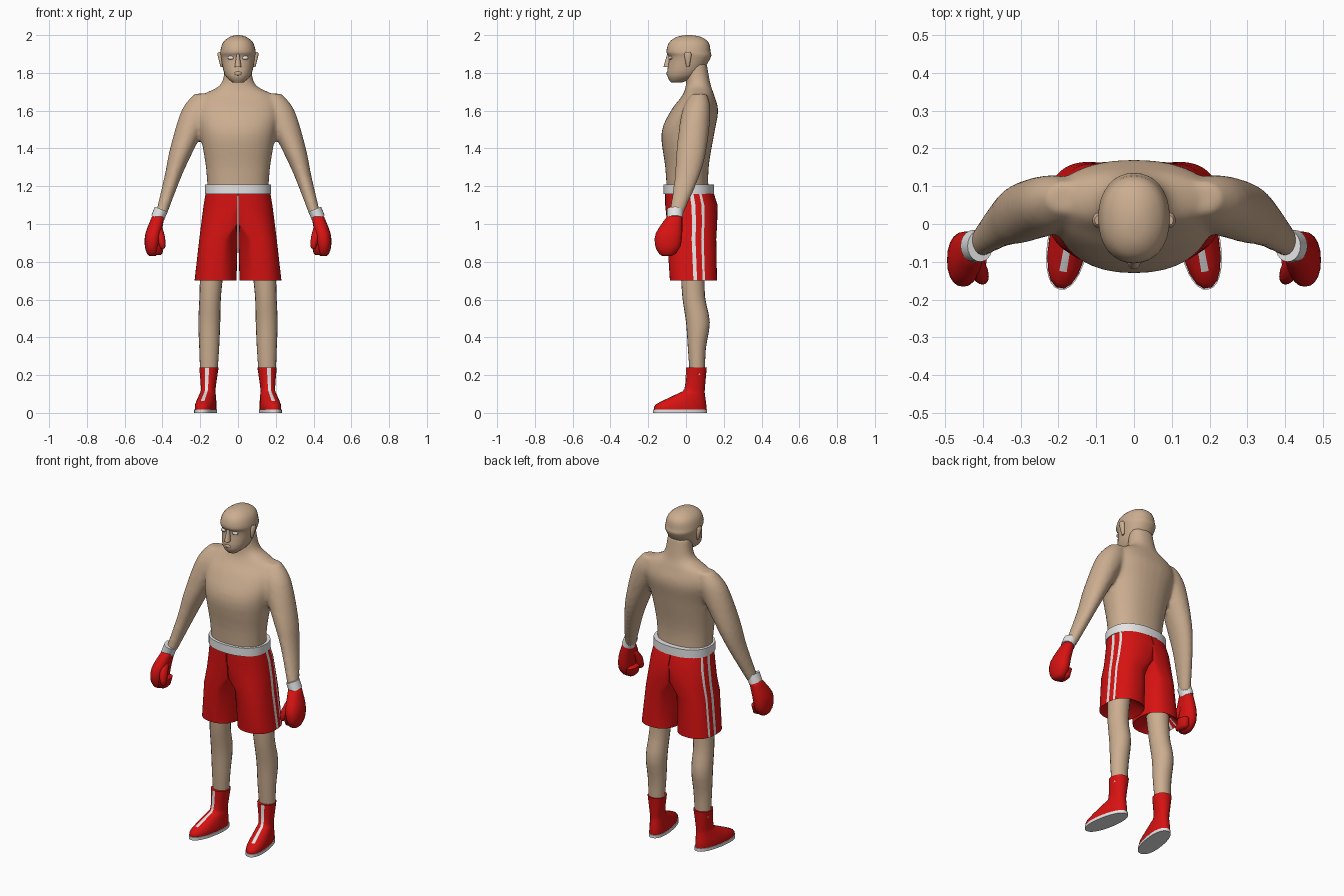
import bpy, bmesh, math
from mathutils import Matrix, Vector

if "Cube" in bpy.data.objects:
    bpy.data.objects.remove(bpy.data.objects["Cube"], do_unlink=True)


def material(name, *colour):
    m = bpy.data.materials.new(name)
    m.use_nodes = True
    m.diffuse_color = (*colour, 1)
    shader = m.node_tree.nodes["Principled BSDF"]
    shader.inputs["Base Color"].default_value = (*colour, 1)
    return m


skin = material("tan skin", .6, .42, .28)
red = material("bright red", .68, .006, .006)
white = material("off white", .78, .78, .78)


def smooth_between(rings, steps):
    """Spline extra rings between the given ones."""
    keys = [Vector(ring) for ring in rings]
    last = len(keys) - 1
    result = []
    for k in range(last):
        start, end = keys[k], keys[k + 1]
        leave = (end - keys[max(k - 1, 0)]) / 2
        arrive = (keys[min(k + 2, last)] - start) / 2
        for s in range(steps):
            t = s / steps
            ease = t * t * (3 - 2 * t)
            result.append(start.lerp(end, ease) + leave * (t * (1 - t) ** 2)
                          - arrive * (t * t * (1 - t)))
    return result + [keys[last]]


def end_ring(ring, rise):
    """Smaller ring beyond an end, which rounds it off."""
    z, left, right, front, back = ring
    inset_x, inset_y = (right - left) / 5, (back - front) / 5
    return Vector((z + rise, left + inset_x, right - inset_x, front + inset_y, back - inset_y))


def add_loft(bm, rings, sides=20, steps=1, power=1.0, bulge=0.0, half=False,
             turn=0.0, stripes=(), stripe_floor=0.0):
    """Closed skin through level rings, each given as (z, left, right, front, back)."""
    def soft(v):
        return math.copysign(abs(v) ** power, v) if abs(v) > 1e-6 else 0.0

    rings = smooth_between(rings, steps)
    if bulge:
        up = math.copysign(bulge, rings[-1][0] - rings[0][0])
        rings = [end_ring(rings[0], -up), *rings, end_ring(rings[-1], up)]
    loops = []
    for z, left, right, front, back in rings:
        loop = []
        for i in range(sides):
            angle = math.tau * i / sides + turn
            x = (left + right + (right - left) * soft(math.cos(angle))) / 2
            y = (front + back + (back - front) * soft(math.sin(angle))) / 2
            loop.append(bm.verts.new((max(x, 0.002) if half else x, y, z)))
        loops.append(loop)
    for lower, upper in zip(loops, loops[1:]):
        for i in range(sides):
            j = (i + 1) % sides
            face = bm.faces.new((lower[i], lower[j], upper[j], upper[i]))
            if i in stripes and min(lower[i].co.z, upper[i].co.z) >= stripe_floor:
                face.material_index = 1
    bm.faces.new(loops[0])
    bm.faces.new(loops[-1])


def finish(name, bm, mats, mirror=False):
    bmesh.ops.recalc_face_normals(bm, faces=bm.faces)
    mesh = bpy.data.meshes.new(name)
    bm.to_mesh(mesh)
    bm.free()
    for m in mats:
        mesh.materials.append(m)
    ob = bpy.data.objects.new(name, mesh)
    bpy.context.collection.objects.link(ob)
    bpy.ops.object.select_all(action="DESELECT")
    ob.select_set(True)
    bpy.context.view_layer.objects.active = ob
    bpy.ops.object.shade_smooth_by_angle(angle=math.radians(50))
    if mirror:
        ob.modifiers.new("mirror", "MIRROR").use_mirror_merge = False
    return ob


def loft(name, rings, *mats, mirror=False, **shape):
    bm = bmesh.new()
    add_loft(bm, rings, **shape)
    return finish(name, bm, mats, mirror)


def centred(*rows):
    return [(z, -width, width, front, back) for z, width, front, back in rows]


def band(bottom, top, *outline):
    """Two equal rings, for straight-sided parts."""
    return [(bottom, *outline), (top, *outline)]


def rotate_about(ob, pivot, degrees, axis):
    there = Matrix.Translation(pivot)
    spin = Matrix.Rotation(math.radians(degrees), 4, axis)
    ob.data.transform(there @ spin @ there.inverted())


# Torso, neck and arms, fused into one smooth body
torso = centred((1.15, .16, -.1, .12), (1.3, .17, -.11, .12), (1.48, .2, -.13, .15),
                (1.6, .22, -.08, .17), (1.68, .19, -.02, .15), (1.74, .09, 0, .13),
                (1.85, .07, 0, .11))
arm = [(1.69, .13, .23, .03, .11), (1.6, .13, .3, -.02, .13), (1.4, .23, .36, -.05, .11),
       (1.25, .3, .39, -.06, .07), (1.04, .38, .44, -.09, -.02)]
other_arm = [(z, -right, -left, front, back) for z, left, right, front, back in arm]
bm = bmesh.new()
add_loft(bm, torso, sides=32, steps=4, power=0.9)
add_loft(bm, arm, steps=4)
add_loft(bm, other_arm, steps=4)
body = finish("torso_and_arms", bm, [skin])
remesh = body.modifiers.new("fuse", "REMESH")
remesh.mode = "VOXEL"
remesh.voxel_size = 0.011
remesh.use_smooth_shade = True
relax = body.modifiers.new("relax", "SMOOTH")
relax.factor = 0.5
relax.iterations = 6

# Head with jaw, sockets and brow ridge
loft("head", centred((1.75, .03, -.08, -.02), (1.79, .07, -.1, .07), (1.88, .09, -.09, .13),
                     (1.91, .094, -.104, .13), (1.96, .08, -.09, .12),
                     (1.99, .045, -.05, .08), (2, .01, 0, .03)),
     skin, sides=32, steps=3, power=0.92)
loft("nose", centred((1.83, .018, -.12, -.08), (1.9, .007, -.1, -.08)), skin, sides=12)
loft("lips", band(1.792, 1.802, -.02, .02, -.104, -.08), skin, bulge=.005)
loft("eyes", band(1.876, 1.884, .02, .055, -.092, -.07), white, mirror=True, bulge=.005)
loft("ears", [(1.84, .08, .095, 0, .02), (1.9, .08, .11, -.01, .03)], skin,
     mirror=True, bulge=.01)

# Shorts: each half has two side stripes and a hollow hem
loft("shorts", [(1.17, -.17, .17, -.11, .145), (1.1, -.18, .182, -.11, .167),
                (1, -.09, .195, -.1, .165), (.92, 0, .205, -.1, .16),
                (.7, .008, .23, -.085, .164), (.75, .07, .2, -.03, .11)],
     red, white, mirror=True, sides=56, power=0.85, half=True, stripes=(0, 3))
loft("waistband", band(1.16, 1.21, -.176, .176, -.12, .149), white, sides=40, power=0.88)

# Legs with calf and knee
loft("legs", [(.2, .11, .2, .02, .1), (.34, .1, .205, .01, .105), (.48, .094, .21, 0, .126),
              (.62, .09, .204, -.02, .1), (.8, .07, .2, -.03, .1)],
     skin, mirror=True, steps=3)

# Boots with a lace strip down the front, toes turned outward
boot_sides = 18
boots = loft("boots", [(.01, .104, .206, -.172, .108), (.045, .104, .206, -.163, .108),
                       (.1, .114, .196, -.05, .1), (.13, .117, .193, -.008, .1),
                       (.24, .102, .204, 0, .11)],
             red, white, mirror=True, sides=boot_sides, steps=3, power=0.9,
             turn=-math.pi / 2 - math.pi / boot_sides, stripes=(0,), stripe_floor=.05)
soles = loft("soles", band(0, .018, .1, .21, -.177, .112), white, mirror=True,
             sides=28, power=0.9)
for footwear in (boots, soles):
    rotate_about(footwear, (.155, .06, 0), 10, "Z")

# Gloves: fist, curled fingers and thumb, with tilted wrist cuffs
bm = bmesh.new()
add_loft(bm, [(.84, .425, .48, -.14, -.06), (.88, .415, .493, -.162, -.03),
              (.95, .405, .49, -.16, -.02), (1.04, .39, .455, -.1, -.02)],
         steps=3, power=0.9, bulge=.01)
add_loft(bm, [(.845, .4, .45, -.14, -.05), (.89, .39, .45, -.15, -.04)],
         power=0.9, bulge=.01)
add_loft(bm, [(.88, .384, .415, -.16, -.12), (.93, .386, .43, -.155, -.1),
              (.98, .4, .44, -.12, -.07)], steps=2, bulge=.01)
finish("gloves", bm, [red], mirror=True)
cuffs = loft("glove_cuffs", band(1.03, 1.08, .38, .452, -.1, -.016), white, mirror=True)
rotate_about(cuffs, (.416, -.058, 1.055), -22, "Y")
